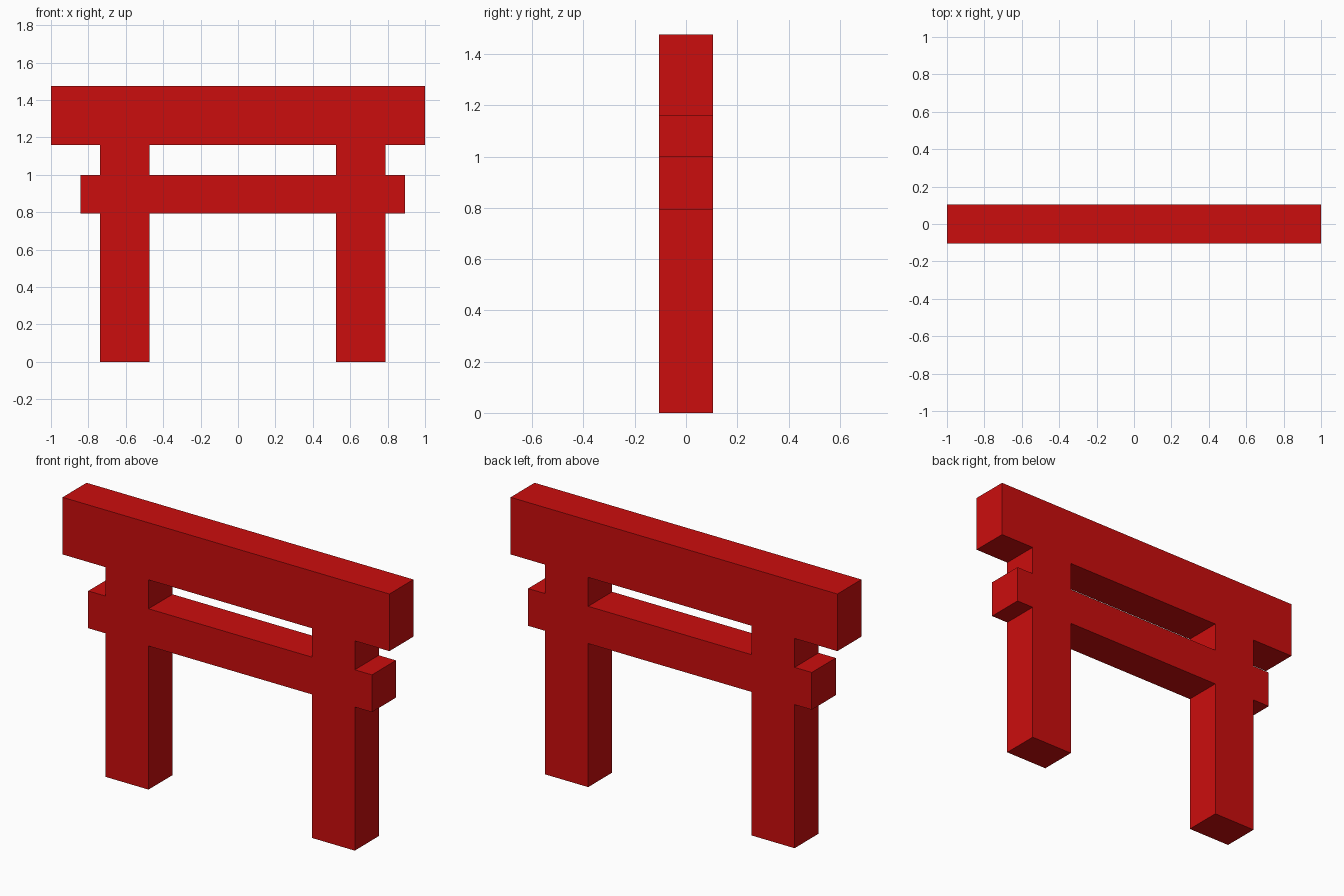
import bpy, bmesh
from mathutils import Vector

if "Cube" in bpy.data.objects:
    bpy.data.objects.remove(bpy.data.objects["Cube"])

DEPTH = 0.21
# Parts as (x0, x1, z0, z1) front rectangles
LEGS = [(-0.738, -0.474, 0.0, 1.16), (0.525, 0.788, 0.0, 1.16)]
CROSSBAR = (-0.843, 0.893, 0.794, 1.0)
LINTEL = (-1.0, 1.0, 1.16, 1.476)
PARTS = LEGS + [CROSSBAR, LINTEL]

red = bpy.data.materials.new("red paint")
red.diffuse_color = (0.6, 0.004, 0.004, 1)
red.use_nodes = True
red.node_tree.nodes["Principled BSDF"].inputs["Base Color"].default_value = red.diffuse_color

# Front silhouette: cells of the grid of part edges that lie inside any part
xs = sorted({v for p in PARTS for v in p[:2]})
zs = sorted({v for p in PARTS for v in p[2:]})
bm = bmesh.new()
grid = {(x, z): bm.verts.new((x, -DEPTH / 2, z)) for x in xs for z in zs}
for x0, x1 in zip(xs, xs[1:]):
    for z0, z1 in zip(zs, zs[1:]):
        cx, cz = (x0 + x1) / 2, (z0 + z1) / 2
        if any(a < cx < b and c < cz < d for a, b, c, d in PARTS):
            bm.faces.new([grid[k] for k in ((x0, z0), (x1, z0), (x1, z1), (x0, z1))])
bmesh.ops.delete(bm, geom=[v for v in bm.verts if not v.link_faces], context='VERTS')

# Extrude the silhouette to the back, giving one welded solid
ext = bmesh.ops.extrude_face_region(bm, geom=bm.faces[:], use_keep_orig=True)
moved = [g for g in ext["geom"] if isinstance(g, bmesh.types.BMVert)]
bmesh.ops.translate(bm, verts=moved, vec=Vector((0, DEPTH, 0)))
bmesh.ops.recalc_face_normals(bm, faces=bm.faces[:])

mesh = bpy.data.meshes.new("gate")
bm.to_mesh(mesh)
bm.free()
mesh.materials.append(red)
gate = bpy.data.objects.new("gate_frame", mesh)
bpy.context.collection.objects.link(gate)
